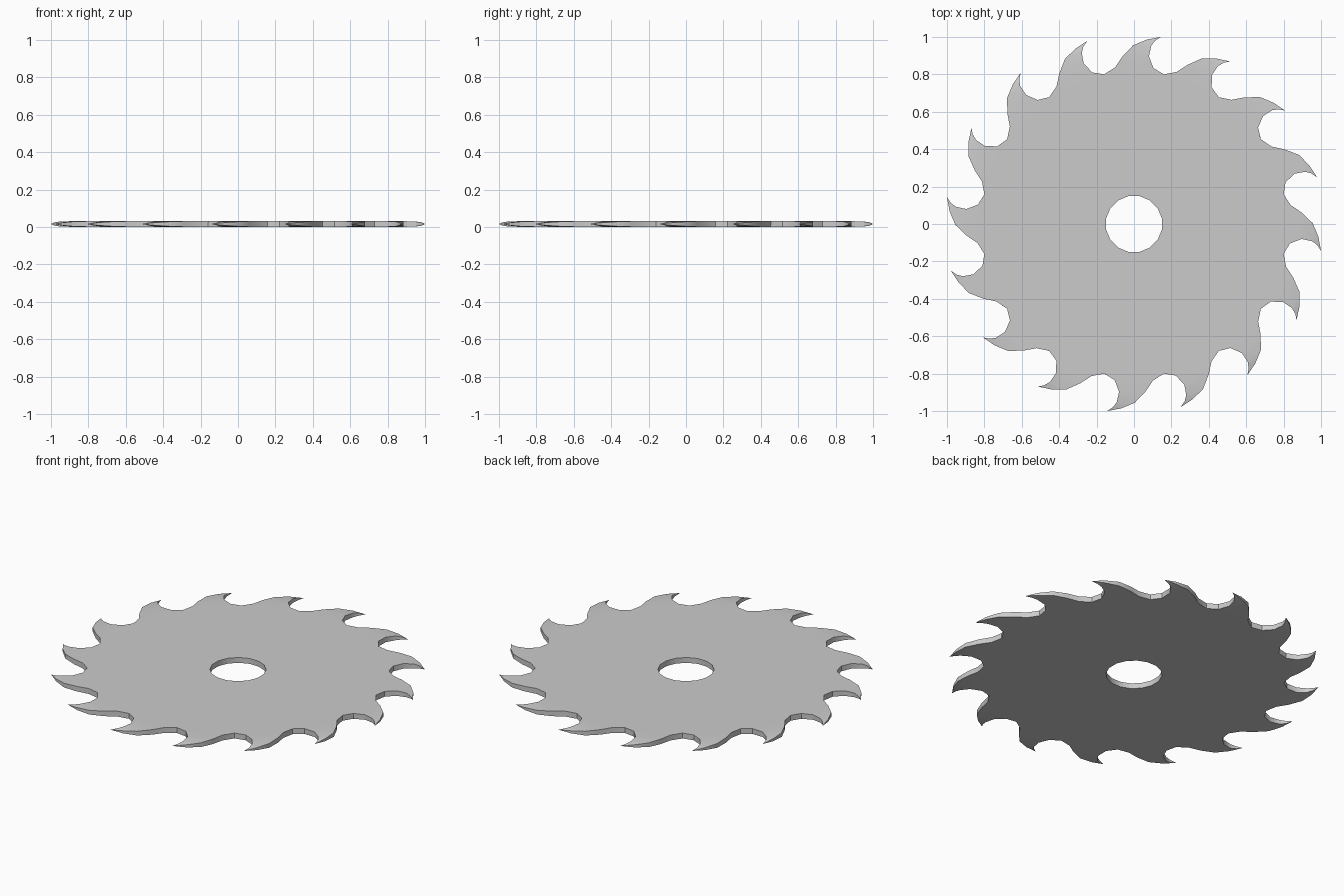
import bpy, bmesh, math

if "Cube" in bpy.data.objects:
    bpy.data.objects.remove(bpy.data.objects["Cube"])

TEETH = 16
STEP = 2 * math.pi / TEETH
MID_Z = 0.016
HOLE_R = 0.152

# One tooth, pointing up: (back edge point, front edge point, half thickness), root to tip
LEVELS = [
    ((-0.159, 0.80), (0.159, 0.80), 0.016),
    ((-0.101, 0.838), (0.104, 0.834), 0.016),
    ((-0.062, 0.895), (0.080, 0.896), 0.015),
    ((-0.004, 0.956), (0.092, 0.952), 0.0125),
    ((0.069, 0.986), (0.113, 0.980), 0.0075),
]
TIP = (0.143, 1.0)

bm = bmesh.new()


def turn(p, i):
    c, s = math.cos(-STEP * i), math.sin(-STEP * i)
    return p[0] * c - p[1] * s, p[0] * s + p[1] * c


def pair(p, half, i):
    """Bottom and top vertex of an outline point on tooth i."""
    x, y = turn(p, i)
    return [bm.verts.new((x, y, MID_Z + d)) for d in (-half, half)]


def skin(a, b, c, d):
    """Bottom and top faces of a flat cell with corners a, b, c, d."""
    bm.faces.new((a[1], b[1], c[1], d[1]))
    bm.faces.new((d[0], c[0], b[0], a[0]))


def wall(a, b):
    bm.faces.new((a[0], b[0], b[1], a[1]))


for i in range(TEETH):
    # Disc sector with its piece of the arbor hole
    h = (math.sin(STEP / 2) * HOLE_R, math.cos(STEP / 2) * HOLE_R)
    hole_b, hole_f = pair((-h[0], h[1]), 0.016, i), pair(h, 0.016, i)
    rows = [(pair(b, t, i), pair(f, t, i)) for b, f, t in LEVELS]
    skin(hole_b, hole_f, rows[0][1], rows[0][0])
    wall(hole_b, hole_f)
    # Hooked tooth thinning to a point
    for (b0, f0), (b1, f1) in zip(rows, rows[1:]):
        skin(b0, f0, f1, b1)
        wall(b0, b1)
        wall(f1, f0)
    b, f = rows[-1]
    tip = bm.verts.new((*turn(TIP, i), MID_Z))
    for tri in ((b[1], f[1], tip), (f[0], b[0], tip), (b[0], tip, b[1]), (f[0], f[1], tip)):
        bm.faces.new(tri)

bmesh.ops.remove_doubles(bm, verts=bm.verts[:], dist=0.002)
bmesh.ops.recalc_face_normals(bm, faces=bm.faces[:])

mesh = bpy.data.meshes.new("saw_blade")
bm.to_mesh(mesh)
bm.free()
blade = bpy.data.objects.new("saw_blade", mesh)
bpy.context.collection.objects.link(blade)
bpy.context.view_layer.objects.active = blade
blade.select_set(True)
bpy.ops.object.shade_smooth_by_angle(angle=math.radians(35))
